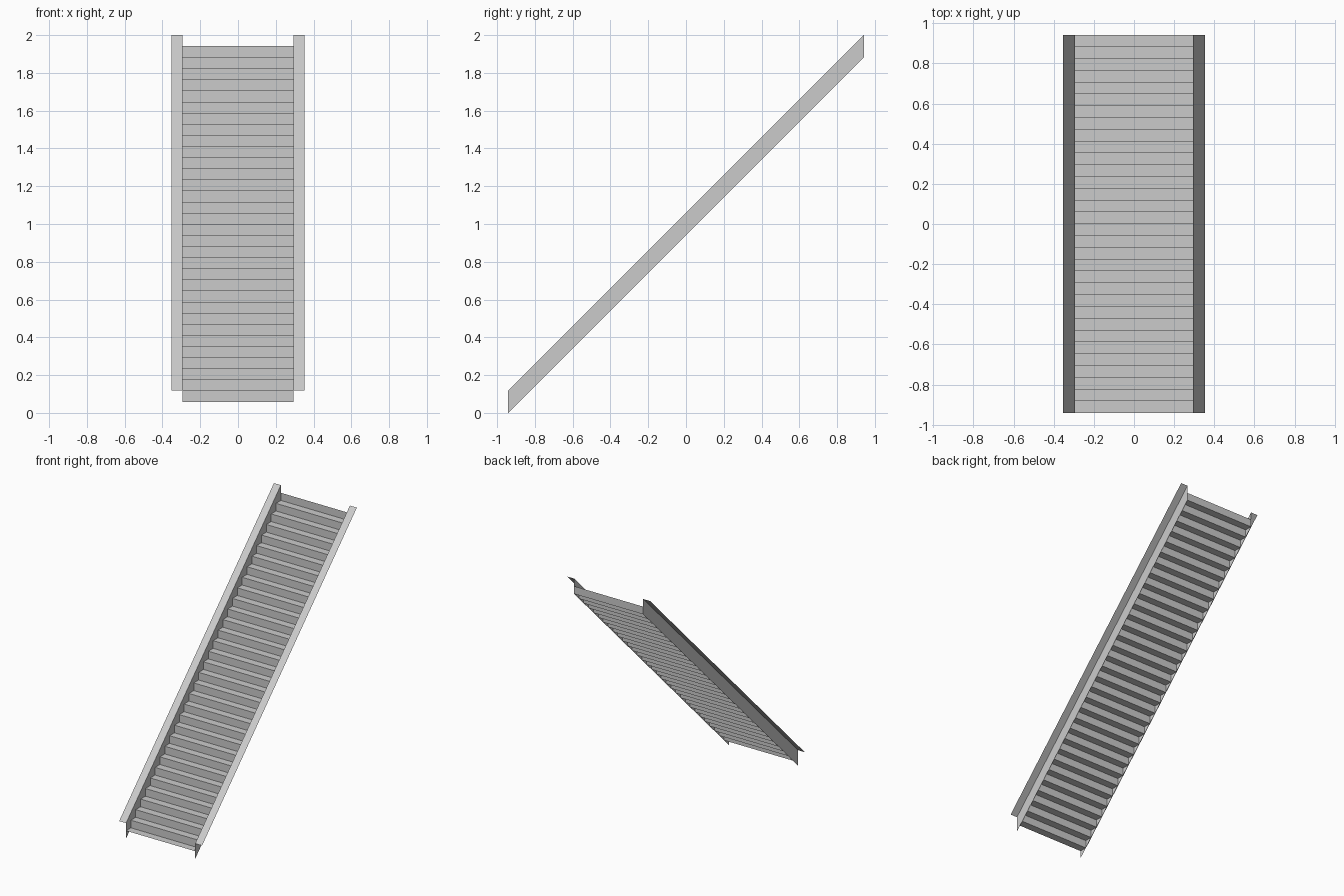
import bpy

if "Cube" in bpy.data.objects:
    bpy.data.objects.remove(bpy.data.objects["Cube"], do_unlink=True)

STEPS = 32
STEP = 2 / (STEPS + 2)       # tread depth and riser height
HALF_RUN = STEPS * STEP / 2  # half the horizontal length
DEPTH = 2 * STEP             # vertical height of the side panels
INNER, OUTER = 5 * STEP, 6 * STEP  # half widths at the panels and the flange edges

grey = bpy.data.materials.new("plain_grey")
grey.use_nodes = True
colour = (0.6, 0.6, 0.6, 1)
grey.diffuse_color = colour
grey.node_tree.nodes["Principled BSDF"].inputs["Base Color"].default_value = colour


def sheet(name, edge_a, edge_b):
    """Thin sheet metal strip spanning two matching lines of points."""
    n = len(edge_a)
    faces = [(i, n + i, n + i + 1, i + 1) for i in range(n - 1)]
    mesh = bpy.data.meshes.new(name)
    mesh.from_pydata(edge_a + edge_b, [], faces)
    mesh.materials.append(grey)
    obj = bpy.data.objects.new(name, mesh)
    bpy.context.collection.objects.link(obj)
    return obj


def slope(x, lift):
    """Line along the pitch of the stair, raised by lift."""
    return [(x, -HALF_RUN, lift), (x, HALF_RUN, lift + 2 * HALF_RUN)]


# Folded treads and risers, each tread leading back to its riser
profile = [(-HALF_RUN, DEPTH / 2)]
for i in range(STEPS):
    y, z = profile[-1]
    profile += [(y + STEP, z), (y + STEP, z + STEP)]
sheet("treads_and_risers",
      [(-INNER, y, z) for y, z in profile],
      [(INNER, y, z) for y, z in profile])

# Side panels with outward flanges along their top edges
sheet("left_side_panel", slope(INNER, DEPTH), slope(INNER, 0))
sheet("right_side_panel", slope(-INNER, 0), slope(-INNER, DEPTH))
sheet("left_flange", slope(INNER, DEPTH), slope(OUTER, DEPTH))
sheet("right_flange", slope(-OUTER, DEPTH), slope(-INNER, DEPTH))
